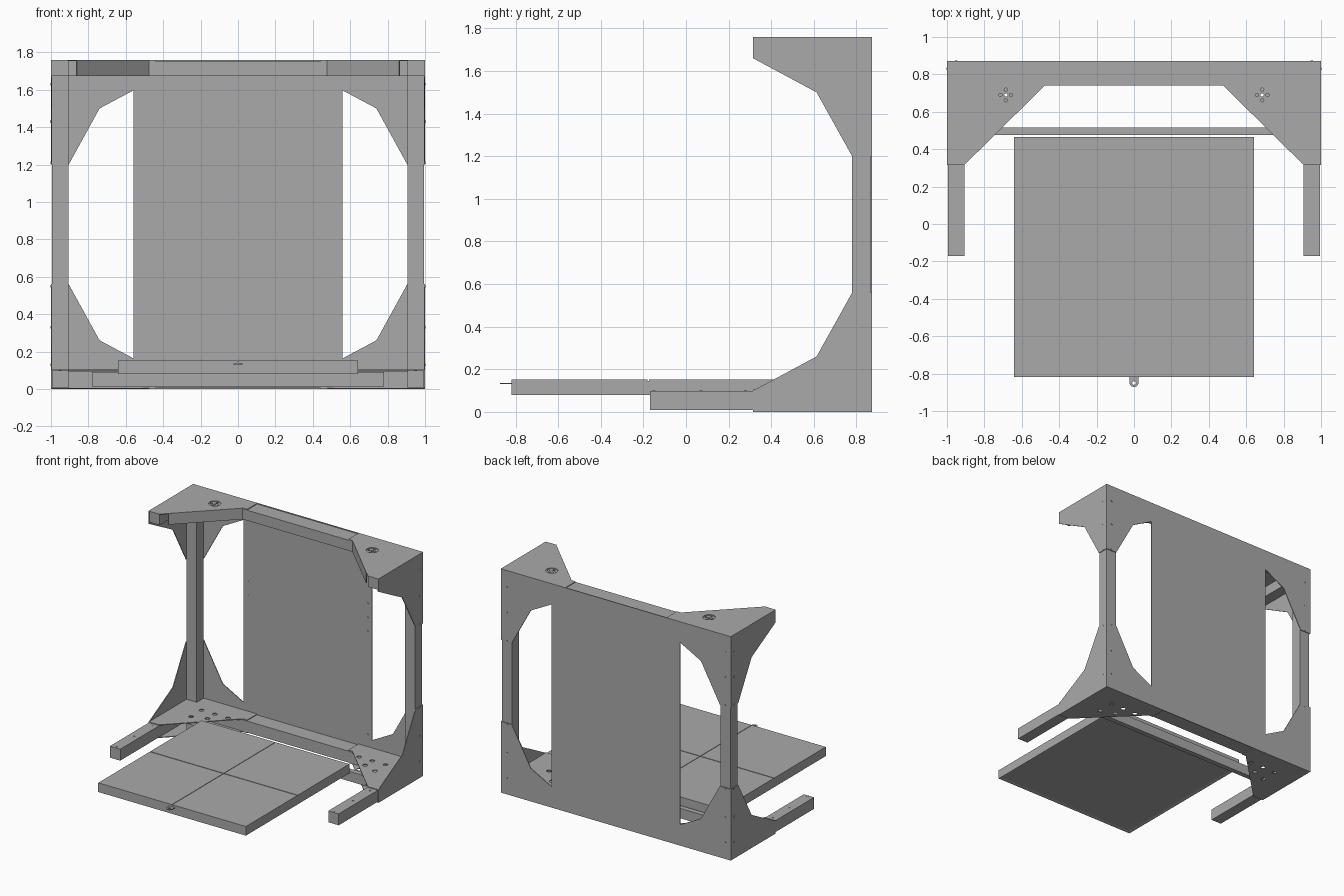
import bpy, bmesh, math
from mathutils import Vector

cube = bpy.data.objects.get("Cube")
if cube:
    bpy.data.objects.remove(cube, do_unlink=True)

grey = bpy.data.materials.new("plain grey")
grey.use_nodes = True
grey.diffuse_color = (0.4, 0.4, 0.4, 1)
grey.node_tree.nodes["Principled BSDF"].inputs["Base Color"].default_value = (0.4, 0.4, 0.4, 1)

TOP, BACK, T = 1.76, 0.872, 0.006


def finish(name, bm):
    bmesh.ops.recalc_face_normals(bm, faces=bm.faces)
    mesh = bpy.data.meshes.new(name)
    bm.to_mesh(mesh)
    bm.free()
    mesh.materials.append(grey)
    ob = bpy.data.objects.new(name, mesh)
    bpy.context.collection.objects.link(ob)
    return ob


def box(name, x, y, z):
    bm = bmesh.new()
    bmesh.ops.create_cube(bm, size=1)
    for v in bm.verts:
        v.co = [r[0] + (c + 0.5) * (r[1] - r[0]) for c, r in zip(v.co, (x, y, z))]
    return finish(name, bm)


def plate(name, points, place, offset):
    """Extrude a flat outline; place() turns two coordinates into a 3D point."""
    bm = bmesh.new()
    face = bm.faces.new([bm.verts.new(place(*p)) for p in points])
    grown = bmesh.ops.extrude_face_region(bm, geom=[face])["geom"]
    moved = [g for g in grown if isinstance(g, bmesh.types.BMVert)]
    bmesh.ops.translate(bm, verts=moved, vec=offset)
    return finish(name, bm)


def discs(name, centres, axis, radius, depth, sides=12):
    """Short cylinders gathered in one object."""
    bm = bmesh.new()
    turn = Vector((0, 0, 1)).rotation_difference(Vector(axis)).to_matrix().to_4x4()
    for c in centres:
        made = bmesh.ops.create_cone(bm, cap_ends=True, segments=sides, radius1=radius,
                                     radius2=radius, depth=depth, matrix=turn)
        bmesh.ops.translate(bm, verts=made["verts"], vec=c)
    return finish(name, bm)


def drill(ob, cutter):
    mod = ob.modifiers.new("holes", "BOOLEAN")
    mod.operation, mod.object, mod.solver = "DIFFERENCE", cutter, "EXACT"
    cutter.hide_render = True
    cutter.hide_viewport = True
    cutter.display_type = "WIRE"


def span(s, a, b):
    return tuple(sorted((s * a, s * b)))


# Back panel and the long rails
box("back_panel", (-0.56, 0.56), (BACK - T, BACK), (0, TOP))
box("top_rail", (-0.91, 0.91), (0.74, BACK - T), (1.672, TOP - T))
box("bottom_rail", (-0.91, 0.91), (0.74, BACK - T), (T, 0.096))
box("inner_crossbar", (-0.78, 0.78), (0.475, 0.515), (0.012, 0.09))

# Gusset outlines, measured from the corner
back_shape = [(1, 0), (1, 0.56), (0.905, 0.56), (0.74, 0.26), (0.44, 0.1), (0.44, 0)]
side_shape = [(BACK, 0), (BACK, 0.56), (0.78, 0.56), (0.613, 0.26), (0.315, 0.1), (0.315, 0)]
flat_shape = [(1, BACK), (1, 0.315), (0.908, 0.315), (0.475, 0.742), (0.44, 0.742), (0.44, BACK)]

for s, side in ((1, "left"), (-1, "right")):
    # Square tubes
    width = span(s, 0.905, 0.995)
    box(side + "_post", width, (0.78, BACK - T), (0.05, 1.71))
    box(side + "_bottom_arm", width, (-0.17, BACK - T), (0.008, 0.098))
    box(side + "_top_arm", width, (0.32, BACK - T), (1.672, TOP - T))

    # Upright gussets at the four corners
    for level, base, up in (("bottom", 0, 1), ("top", TOP, -1)):
        plate(f"{side}_{level}_back_gusset", back_shape,
              lambda a, b: (s * a, BACK, base + up * b), (0, -T, 0))
        plate(f"{side}_{level}_side_gusset", side_shape,
              lambda a, b: (s, a, base + up * b), (-s * T, 0, 0))

    # Flat gussets, two at the bottom and one on top
    flats = {}
    for level, z in (("lower", 0), ("inner", 0.098), ("upper", TOP - T)):
        flats[level] = plate(f"{side}_{level}_flat_gusset", flat_shape,
                             lambda a, b: (s * a, b, z), (0, 0, T))

    # Diagonal flange folded down below the top gusset
    plate(side + "_diagonal_flange",
          [(0.86, 0.362), (0.475, 0.742), (0.48, 0.748), (0.865, 0.368)],
          lambda a, b: (s * a, b, 1.672), (0, 0, 0.084))

    # Round port in the top gusset, with a drilled insert
    port = (s * 0.685, 0.69, TOP - T / 2)
    cutter = discs(side + "_port_cutter", [port], (0, 0, 1), 0.044, 0.04, 24)
    drill(flats["upper"], cutter)
    insert = discs(side + "_port_insert", [(port[0], port[1], TOP - 0.01)],
                   (0, 0, 1), 0.046, 0.006, 24)
    bolts = [(port[0] + 0.028 * math.cos(a), port[1] + 0.028 * math.sin(a), TOP - 0.01)
             for a in (math.pi / 2 * k for k in range(4))]
    drill(insert, discs(side + "_insert_cutter", bolts + [(port[0], port[1], TOP - 0.01)],
                        (0, 0, 1), 0.009, 0.04))

    # Drilled holes in the bottom gussets
    holes = [(s * x, y, 0.05) for x, y in
             ((0.685, 0.69), (0.8, 0.69), (0.57, 0.69), (0.685, 0.6), (0.8, 0.56))]
    cutter = discs(side + "_bottom_cutter", holes, (0, 0, 1), 0.018, 0.3)
    for level in ("lower", "inner"):
        drill(flats[level], cutter)

    # Screw heads
    ups = (0.13, 0.33, 0.55)
    heights = [h for u in ups for h in (u, TOP - u)]
    discs(side + "_back_screws", [(s * 0.95, BACK, h) for h in heights],
          (0, 1, 0), 0.007, 0.004)
    discs(side + "_side_screws", [(s, 0.83, h) for h in heights], (1, 0, 0), 0.007, 0.004)
    discs(side + "_top_screws", [(s * x, y, TOP - 0.002) for x, y in
          ((0.88, 0.85), (0.98, 0.76), (0.92, 0.76), (0.95, 0.54), (0.98, 0.33), (0.66, 0.83))],
          (0, 0, 1), 0.007, 0.004)
    discs(side + "_arm_screws", [(s * 0.95, y, 0.099) for y in (-0.15, 0.07, 0.28)],
          (0, 0, 1), 0.007, 0.004)
    discs(side + "_panel_screws", [(s * 0.52, BACK - T, h) for h in (0.2, 1.01, 1.12, 1.23)],
          (0, 1, 0), 0.007, 0.004)

# Tray: a shallow pan recessed underneath, topped by four panels
bm = bmesh.new()
bmesh.ops.create_cube(bm, size=1)
for v in bm.verts:
    v.co = (v.co.x * 1.284, -0.177 + v.co.y * 1.284, 0.113 + v.co.z * 0.066)
bm.normal_update()
under = [f for f in bm.faces if f.normal.z < -0.9]
bmesh.ops.inset_region(bm, faces=under, thickness=0.03)
bmesh.ops.translate(bm, verts=under[0].verts, vec=(0, 0, 0.006))
finish("tray_pan", bm)
for s, side in ((1, "left"), (-1, "right")):
    for d, end in ((1, "back"), (-1, "front")):
        y = sorted((-0.177 + d * 0.003, -0.177 + d * 0.642))
        box(f"tray_{side}_{end}_panel", span(s, 0.002, 0.642), y, (0.146, 0.152))

# Pull tab at the front of the tray
tab = [(0.024, -0.815), (-0.024, -0.815)]
tab += [(0.024 * math.cos(a), -0.848 + 0.024 * math.sin(a))
        for a in (math.pi + math.pi * k / 8 for k in range(9))]
pull = plate("pull_tab", tab, lambda a, b: (a, b, 0.13), (0, 0, 0.006))
drill(pull, discs("tab_cutter", [(0, -0.85, 0.133)], (0, 0, 1), 0.01, 0.04))
